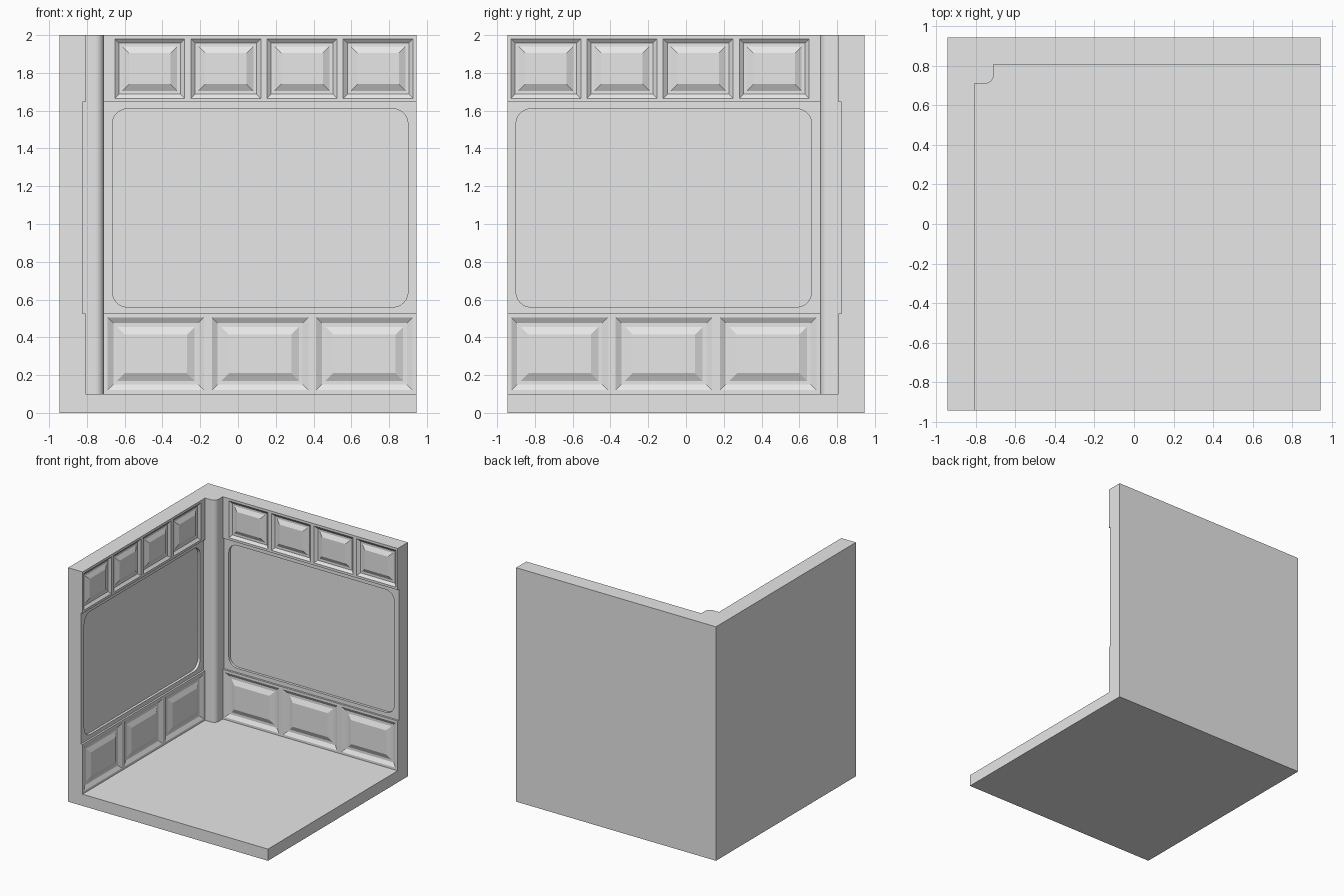
import bpy, bmesh
from math import sin, cos, pi, radians
from mathutils import Matrix, Vector

if "Cube" in bpy.data.objects:
    bpy.data.objects.remove(bpy.data.objects["Cube"])

HALF = 0.945        # outer half width
INNER = 0.808       # room-side wall surface
POST = 0.71         # room-side faces of the corner post
FLOOR, TOP = 0.10, 2.0
LOW, HIGH = 0.525, 1.645   # borders between the wall bands

grey = bpy.data.materials.new("plain_grey")
grey.use_nodes = True
COLOUR = (0.8, 0.8, 0.8, 1)
grey.diffuse_color = COLOUR
grey.node_tree.nodes["Principled BSDF"].inputs["Base Color"].default_value = COLOUR

# Swaps the back wall into the side wall across the room's diagonal
DIAGONAL = Matrix(((0, -1, 0, 0), (-1, 0, 0, 0), (0, 0, 1, 0), (0, 0, 0, 1)))


def finish(name, bm):
    bmesh.ops.recalc_face_normals(bm, faces=bm.faces)
    me = bpy.data.meshes.new(name)
    bm.to_mesh(me)
    bm.free()
    me.materials.append(grey)
    me.shade_smooth()
    me.set_sharp_from_angle(angle=radians(18))
    obj = bpy.data.objects.new(name, me)
    bpy.context.collection.objects.link(obj)


def prism(name, outline, z0, z1):
    bm = bmesh.new()
    face = bm.faces.new([bm.verts.new((x, y, z0)) for x, y in outline])
    new = bmesh.ops.extrude_face_region(bm, geom=[face])["geom"]
    for v in new:
        if isinstance(v, bmesh.types.BMVert):
            v.co.z = z1
    finish(name, bm)


def close_back(bm):
    """Turn the room-side sheet into a solid reaching the outer wall plane."""
    rim = [e for e in bm.edges if e.is_boundary]
    new = bmesh.ops.extrude_edge_only(bm, edges=rim)["geom"]
    for v in new:
        if isinstance(v, bmesh.types.BMVert):
            v.co.y = HALF
    edges = [e for e in new if isinstance(e, bmesh.types.BMEdge) and e.is_boundary]
    bmesh.ops.edgeloop_fill(bm, edges=edges)


def panel_band(name, z0, z1, pz0, pz1, centres, width, steps, side):
    """Wall band with a row of raised-and-fielded panels."""
    bm = bmesh.new()
    xs = [-POST]
    for c in centres:
        xs += [c - width / 2, c + width / 2]
    xs.append(HALF)
    grid = [[bm.verts.new((x, INNER, z)) for x in xs] for z in (z0, pz0, pz1, z1)]
    panels = []
    for r in range(3):
        for c in range(len(xs) - 1):
            f = bm.faces.new((grid[r][c], grid[r][c + 1],
                              grid[r + 1][c + 1], grid[r + 1][c]))
            if r == 1 and c % 2 == 1:
                panels.append(f)
    bm.normal_update()
    for thickness, depth in steps:
        bmesh.ops.inset_individual(bm, faces=panels, thickness=thickness,
                                   depth=depth, use_even_offset=True)
        bm.normal_update()
    close_back(bm)
    if side:
        bm.transform(DIAGONAL)
    finish(name, bm)


def screen_band(name, side):
    """Middle band, set back, with a shallow round-cornered recess."""
    bm = bmesh.new()
    y, radius, n, depth = INNER + 0.016, 0.08, 6, 0.022
    x0, x1, z0, z1 = -0.665, 0.90, 0.56, 1.61
    outer = [bm.verts.new((x, y, z)) for x, z in
             ((HALF, HIGH), (-POST, HIGH), (-POST, LOW), (HALF, LOW))]
    mids = ((x1 - radius, z1 - radius), (x0 + radius, z1 - radius),
            (x0 + radius, z0 + radius), (x1 - radius, z0 + radius))
    arcs = []
    for k, (cx, cz) in enumerate(mids):
        angles = [(k + i / n) * pi / 2 for i in range(n + 1)]
        arcs.append([bm.verts.new((cx + radius * cos(a), y, cz + radius * sin(a)))
                     for a in angles])
    for k in range(4):
        for a, b in zip(arcs[k], arcs[k][1:]):
            bm.faces.new((outer[k], b, a))
        j = (k + 1) % 4
        bm.faces.new((outer[k], outer[j], arcs[j][0], arcs[k][-1]))
    field = bm.faces.new([v for arc in arcs for v in arc])
    close_back(bm)
    new = bmesh.ops.extrude_face_region(bm, geom=[field])["geom"]
    bmesh.ops.translate(bm, vec=Vector((0, depth, 0)),
                        verts=[v for v in new if isinstance(v, bmesh.types.BMVert)])
    if field.is_valid:
        bm.faces.remove(field)
    if side:
        bm.transform(DIAGONAL)
    finish(name, bm)


# Floor slab
prism("floor", [(-HALF, -HALF), (HALF, -HALF), (HALF, HALF), (-HALF, HALF)], 0, FLOOR)

# Corner post with a rounded room-side edge
R = 0.045
curve = [(-POST - R + R * sin(t), POST + R - R * cos(t))
         for t in [i * pi / 16 for i in range(9)]]
prism("corner_post", [(-HALF, HALF), (-HALF, POST)] + curve + [(-POST, HALF)], FLOOR, TOP)

# Both walls: lower panels, recessed screen, upper panels
for wall, side in (("back", False), ("side", True)):
    panel_band(wall + "_lower_panels", FLOOR, LOW, 0.12, 0.505,
               [-0.435 + 0.552 * i for i in range(3)], 0.51,
               ((0.03, -0.018), (0.02, 0), (0.04, 0.018)), side)
    screen_band(wall + "_screen", side)
    panel_band(wall + "_upper_panels", HIGH, TOP, 1.665, 1.98,
               [-0.467 + 0.403 * i for i in range(4)], 0.37,
               ((0.022, -0.018), (0.018, 0), (0.035, 0.018)), side)
